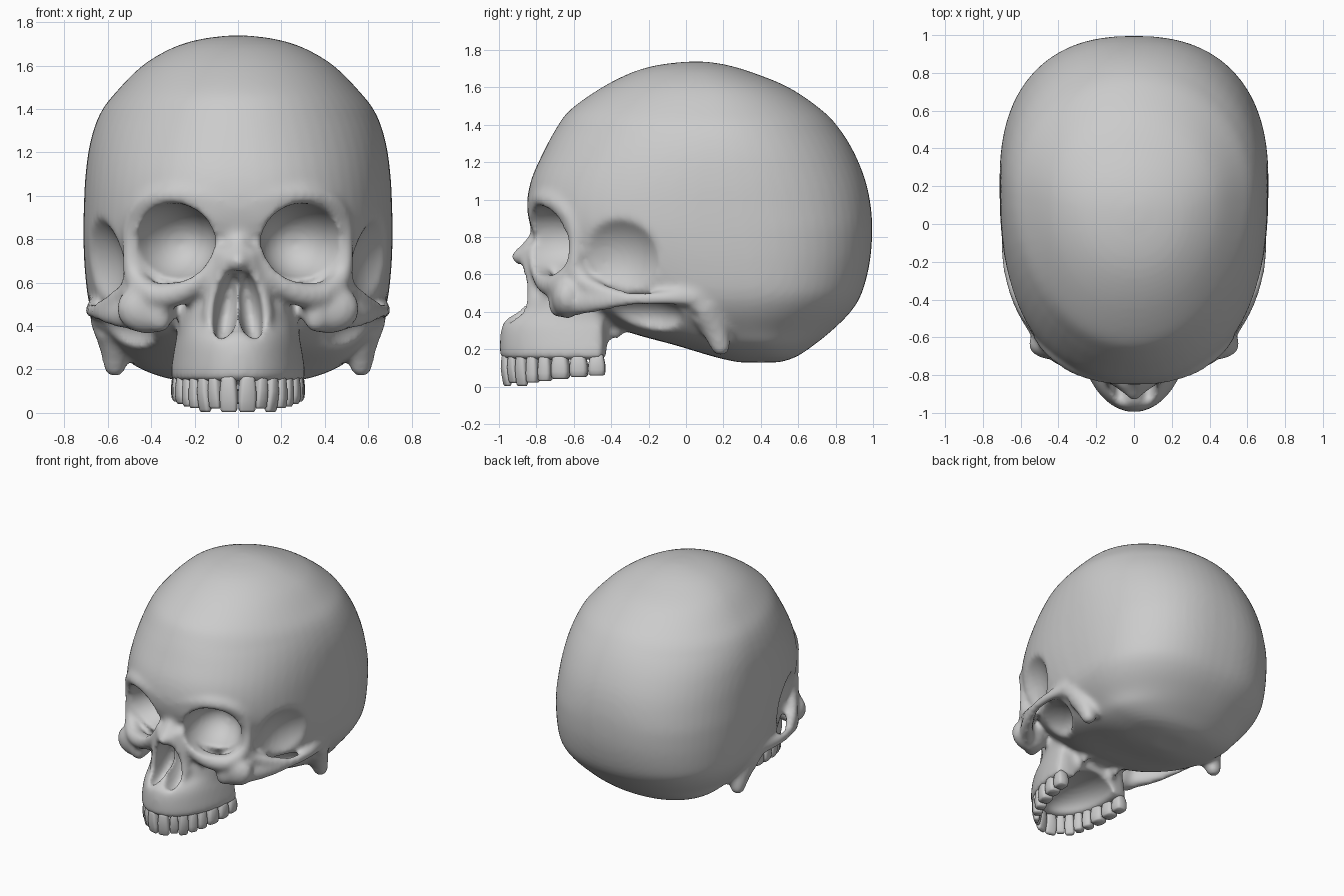
import bpy, bmesh, math
from mathutils import Matrix, Vector, Euler

if "Cube" in bpy.data.objects:
    bpy.data.objects.remove(bpy.data.objects["Cube"])


def spline(rows, n):
    """Catmull-Rom interpolation through rows of four numbers."""
    rows = [Vector(r) for r in rows]
    out = []
    for i in range(len(rows) - 1):
        a, b, c, d = (rows[max(i - 1, 0)], rows[i], rows[i + 1],
                      rows[min(i + 2, len(rows) - 1)])
        for k in range(n):
            t = k / n
            out.append(0.5 * (2 * b + (c - a) * t + (2 * a - 5 * b + 4 * c - d) * t * t
                              + (3 * b - a - 3 * c + d) * t ** 3))
    return out + [rows[-1]]


def power(v, p):
    return math.copysign(abs(v) ** (2 / p), v)


def ring(z, yf, yb, w, f, pf, pb, n=64):
    """Horizontal egg-shaped outline with separate front and back roundness."""
    yc = yf + f * (yb - yf)
    pts = []
    for i in range(n):
        t = 2 * math.pi * i / n
        c, s = math.cos(t), math.sin(t)
        p = pb if c > 0 else pf
        y = yc + power(c, p) * ((yb - yc) if c > 0 else (yc - yf))
        pts.append(Vector((w * power(s, p), y, z)))
    return pts


def loft(bm, rings):
    vs = [[bm.verts.new(p) for p in r] for r in rings]
    n = len(vs[0])
    for a, b in zip(vs, vs[1:]):
        for i in range(n):
            bm.faces.new((a[i], a[(i + 1) % n], b[(i + 1) % n], b[i]))
    bm.faces.new(vs[0])
    bm.faces.new(vs[-1])


def globe(seg):
    """Rings of a unit sphere."""
    n = seg * 5 // 8
    lat = [.12 + (math.pi - .24) * i / n for i in range(n + 1)]
    lon = [2 * math.pi * j / seg for j in range(seg)]
    return [[Vector((math.sin(a) * math.cos(o), math.sin(a) * math.sin(o), math.cos(a)))
             for o in lon] for a in lat]


FINE, COARSE = globe(32), globe(12)


def ellipsoid(bm, c, r, rot=(0, 0, 0), unit=FINE, sides=(1, -1)):
    """Ellipsoid, mirrored when it lies off the centre plane."""
    m = Matrix.LocRotScale(Vector(c), Euler(rot), Vector(r))
    for s in (sides if abs(c[0]) > 1e-4 else sides[:1]):
        ms = Matrix.Diagonal((s, 1, 1, 1)) @ m
        loft(bm, [[ms @ p for p in line] for line in unit])


def strut(bm, pts, tall=1.0):
    """Rounded bony bar through points (x, y, z, radius)."""
    for x, y, z, r in spline(pts, 6):
        ellipsoid(bm, (x, y, z), (r, r, r * tall), unit=COARSE)


def finish(bm, name):
    bmesh.ops.recalc_face_normals(bm, faces=bm.faces[:])
    me = bpy.data.meshes.new(name)
    bm.to_mesh(me)
    bm.free()
    ob = bpy.data.objects.new(name, me)
    bpy.context.scene.collection.objects.link(ob)
    return ob


def bake(ob):
    """Apply all modifiers."""
    bpy.context.view_layer.update()
    dg = bpy.context.evaluated_depsgraph_get()
    me = bpy.data.meshes.new_from_object(ob.evaluated_get(dg))
    ob.modifiers.clear()
    ob.data = me


def remesh(ob, size):
    m = ob.modifiers.new("fuse", 'REMESH')
    m.mode = 'VOXEL'
    m.voxel_size = size
    bake(ob)


def carve(ob, hollows):
    """Subtract ellipsoids (centre, radii, rotation) from both sides."""
    cutters = []
    for c, r, rot in hollows:
        for s in ((1, -1) if c[0] else (1,)):
            bm = bmesh.new()
            ellipsoid(bm, c, r, rot, sides=(s,))
            cut = finish(bm, "cutter")
            cut.hide_render = True
            cutters.append(cut)
            m = ob.modifiers.new("carve", 'BOOLEAN')
            m.operation = 'DIFFERENCE'
            m.solver = 'FLOAT'
            m.object = cut
    bake(ob)
    for cut in cutters:
        bpy.data.objects.remove(cut)


# Braincase: stacked outlines (z, front y, back y, half width), rounder towards the top
case = [(.13, .28, .5, .12), (.16, .15, .59, .33), (.22, -.05, .68, .48), (.3, -.33, .78, .56),
        (.4, -.5, .88, .64), (.5, -.6, .94, .685), (.65, -.72, .98, .705), (.8, -.81, .995, .712),
        (.95, -.85, .99, .71), (1.1, -.83, .96, .702), (1.25, -.765, .9, .68),
        (1.38, -.695, .82, .635), (1.48, -.62, .725, .56), (1.6, -.45, .55, .44),
        (1.68, -.29, .355, .305), (1.72, -.15, .22, .18), (1.738, .0, .11, .05)]
bm = bmesh.new()
rings = []
for r in spline(case, 4):
    up = min(max((r[0] - .85) / .5, 0), 1)
    low = min(max((.5 - r[0]) / .3, 0), 1)
    rings.append(ring(*r, .57, 2.45 - .4 * up, 2.4 - .4 * up - .3 * low))
loft(bm, rings)
braincase = finish(bm, "braincase")

# Hollows behind the cheekbones
carve(braincase, [((.93, -.43, .66), (.42, .36, .34), (0, 0, 0)),
                  ((.64, -.31, .36), (.25, .3, .14), (0, 0, 0))])

# Upper jaw and middle of the face
bm = bmesh.new()
bm.from_mesh(braincase.data)
bpy.data.objects.remove(braincase)
jaw = [(.145, -.98, -.43, .3), (.18, -.995, -.42, .31), (.3, -.99, -.42, .293),
       (.36, -.96, -.42, .282), (.41, -.89, -.42, .285), (.48, -.86, -.42, .285),
       (.58, -.84, -.42, .25), (.75, -.815, -.42, .16), (.9, -.82, -.42, .12)]
loft(bm, [ring(*r, .9, 2.05, 3) for r in spline(jaw, 4)])

# Brow, outer and lower eye-socket rims
strut(bm, [(.02, -.79, .96, .062), (.15, -.785, .99, .06), (.3, -.745, 1.005, .056),
           (.42, -.67, .97, .05), (.482, -.605, .88, .045), (.492, -.587, .76, .042),
           (.475, -.605, .63, .05), (.4, -.68, .55, .06), (.28, -.74, .55, .06),
           (.17, -.785, .62, .05), (.09, -.8, .73, .045)])
# Nose bridge and edges of the nose opening
strut(bm, [(0, -.78, .9, .06), (0, -.78, .81, .055), (0, -.84, .73, .052), (0, -.89, .695, .045)])
strut(bm, [(.04, -.865, .7, .037), (.1, -.825, .58, .037), (.13, -.82, .46, .034),
           (.105, -.86, .38, .03)])
strut(bm, [(.05, -.83, .72, .05), (.11, -.78, .6, .055)])
# Cheekbone, cheek arch and the web between them
ellipsoid(bm, (.42, -.635, .48), (.14, .085, .115))
strut(bm, [(.36, -.68, .45, .06), (.48, -.59, .45, .052), (.58, -.46, .455, .04),
           (.642, -.33, .466, .03), (.672, -.2, .47, .028), (.675, -.07, .475, .03),
           (.65, .06, .48, .04)], 1.4)
strut(bm, [(.48, -.585, .66, .045), (.5, -.555, .57, .05), (.57, -.46, .515, .042),
           (.635, -.34, .485, .032)])
# Bony knobs behind the ears
strut(bm, [(.6, .09, .43, .085), (.57, .15, .32, .075), (.567, .185, .22, .055)])
# Skull base and the plates behind the palate
ellipsoid(bm, (0, -.28, .45), (.26, .27, .16))
ellipsoid(bm, (.14, -.38, .37), (.04, .07, .12))
skull = finish(bm, "skull")
remesh(skull, .016)

# Eye sockets, nose opening, palate, ear holes
carve(skull, [((.308, -.77, .782), (.203, .3, .183), (0, .2, .3)),
              ((.05, -.87, .49), (.058, .16, .168), (0, -.17, 0)),
              ((0, -.58, .13), (.2, .33, .14), (0, 0, 0)),
              ((.68, .04, .37), (.07, .03, .035), (0, 0, 0))])
remesh(skull, .016)
m = skull.modifiers.new("soften", 'SMOOTH')
m.factor = .5
m.iterations = 9
bake(skull)

# Teeth: eight per side set along the dental arch
arch = []
for i in range(401):
    t = i / 400 * math.pi / 2
    arch.append(Vector((.265 * power(math.sin(t), 2.1), -.43 - .53 * power(math.cos(t), 2.1), 0)))
lengths = [0]
for a, b in zip(arch, arch[1:]):
    lengths.append(lengths[-1] + (b - a).length)
widths = [.075, .055, .062, .062, .066, .09, .09, .085]
depths = [.065, .06, .068, .075, .08, .095, .095, .09]
tips = [.003, .02, .004, .022, .03, .042, .052, .06]
fit = lengths[-1] / sum(widths)
bm = bmesh.new()
at = 0
for w, d, tip in zip(widths, depths, tips):
    w *= fit
    k = next(i for i, l in enumerate(lengths) if l >= at + w / 2)
    at += w
    c = arch[k]
    tan = (arch[min(k + 8, 400)] - arch[max(k - 8, 0)]).normalized()
    nor = Vector((-tan.y, tan.x, 0))
    front = 1 if d < .07 else 0
    shape = [(0, .75, .75 - .4 * front), (.08, .94, .9 - .35 * front), (.35, 1, 1 - .2 * front),
             (.65, .98, 1), (1, .84, .92), (1.25, .7, .7)]
    for s in (1, -1):
        rings = []
        for f, kw, kd in shape:
            r = []
            for i in range(16):
                t = 2 * math.pi * i / 16
                p = c + tan * (w / 2 * kw * power(math.cos(t), 3.4)) \
                    + nor * (d / 2 * kd * power(math.sin(t), 3.4))
                r.append(Vector((p.x * s, p.y, tip + f * (.15 - tip))))
            rings.append(r)
        loft(bm, rings)
teeth = finish(bm, "teeth")

# Smooth shading
for ob in (skull, teeth):
    for poly in ob.data.polygons:
        poly.use_smooth = True
